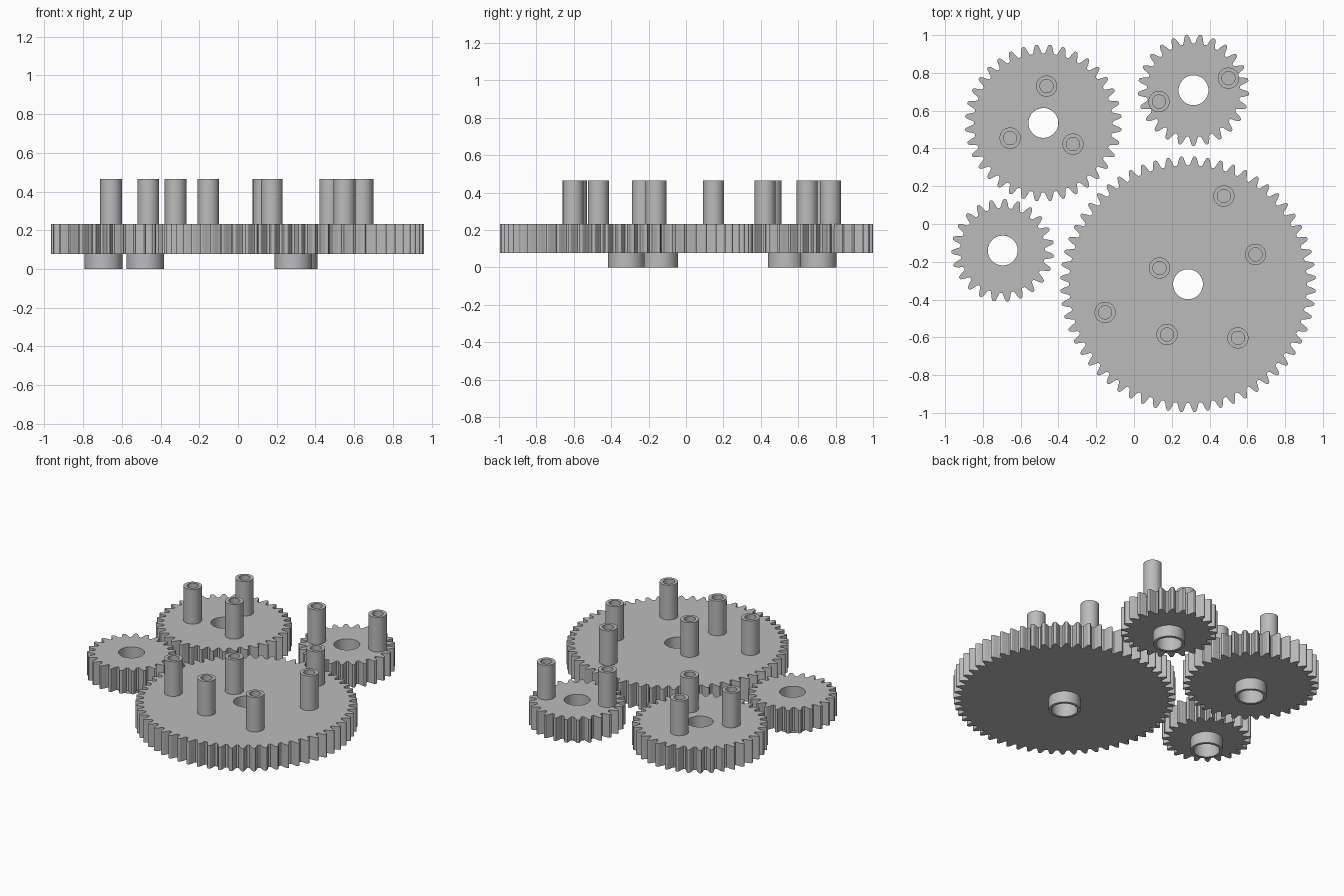
import bpy, bmesh
from math import sin, cos, pi, radians

cube = bpy.data.objects.get("Cube")
if cube:
    bpy.data.objects.remove(cube)

GREY = (0.5, 0.5, 0.5, 1)
grey = bpy.data.materials.new("plain grey")
grey.use_nodes = True
grey.diffuse_color = GREY
grey.node_tree.nodes["Principled BSDF"].inputs["Base Color"].default_value = GREY

Z_BOTTOM, Z_TOP, Z_POST = 0.077, 0.232, 0.465
BORE, HUB = 0.079, 0.097
POST, POST_HOLE = 0.056, 0.035

# Half tooth: (fraction of the tooth pitch, height from root 0 to tip 1)
HALF_TOOTH = [(0.05, 1.0), (0.11, 0.95), (0.18, 0.75), (0.25, 0.5),
              (0.32, 0.2), (0.4, 0.03)]
TOOTH = [(-f, h) for f, h in reversed(HALF_TOOTH)] + HALF_TOOTH


def circle(radius, angles):
    return [(radius * cos(a), radius * sin(a)) for a in angles]


def ring_solid(name, centre, outer, inner, z0, z1):
    """Solid ring between two matching outlines."""
    bm = bmesh.new()
    loops = [[bm.verts.new((x, y, z)) for x, y in outline]
             for outline, z in ((outer, z0), (outer, z1), (inner, z1), (inner, z0))]
    count = len(outer)
    for k, loop in enumerate(loops):
        after = loops[(k + 1) % len(loops)]
        for i in range(count):
            j = (i + 1) % count
            bm.faces.new((loop[i], loop[j], after[j], after[i]))
    bmesh.ops.recalc_face_normals(bm, faces=bm.faces)
    mesh = bpy.data.meshes.new(name)
    bm.to_mesh(mesh)
    bm.free()
    mesh.materials.append(grey)
    obj = bpy.data.objects.new(name, mesh)
    obj.location = (centre[0], centre[1], 0)
    bpy.context.collection.objects.link(obj)
    bpy.ops.object.select_all(action='DESELECT')
    obj.select_set(True)
    bpy.context.view_layer.objects.active = obj
    bpy.ops.object.shade_smooth_by_angle(angle=radians(30))
    return obj


def tube(name, centre, outer, inner, z0, z1, sides=48):
    angles = [2 * pi * i / sides for i in range(sides)]
    return ring_solid(name, centre, circle(outer, angles), circle(inner, angles), z0, z1)


def gear(name, centre, tip, teeth, phase, posts):
    """Toothed disc with a bored hub below and hollow posts on top."""
    depth = 2.25 * tip / (teeth / 2 + 1)
    pitch = 2 * pi / teeth
    outline, angles = [], []
    for t in range(teeth):
        for f, h in TOOTH:
            a = pi / 2 + (t + phase + f) * pitch
            r = tip - depth * (1 - h)
            outline.append((r * cos(a), r * sin(a)))
            angles.append(a)
    ring_solid(name, centre, outline, circle(BORE, angles), Z_BOTTOM, Z_TOP)
    tube(name + "_hub", centre, HUB, BORE, 0, Z_BOTTOM)
    for i, p in enumerate(posts):
        tube(f"{name}_post_{i + 1}", p, POST, POST_HOLE, Z_TOP - 0.02, Z_POST)


gear("large_gear", (0.286, -0.319), 0.677, 60, 0.5,
     [(0.476, 0.148), (0.643, -0.161), (0.135, -0.233),
      (-0.153, -0.468), (0.175, -0.585), (0.55, -0.603)])
gear("medium_gear", (-0.48, 0.535), 0.415, 36, 0.5,
     [(-0.463, 0.73), (-0.656, 0.455), (-0.323, 0.423)])
gear("back_small_gear", (0.315, 0.708), 0.295, 25, 0.5,
     [(0.5, 0.772), (0.132, 0.648)])
gear("side_small_gear", (-0.695, -0.14), 0.272, 23, -0.15, [])
